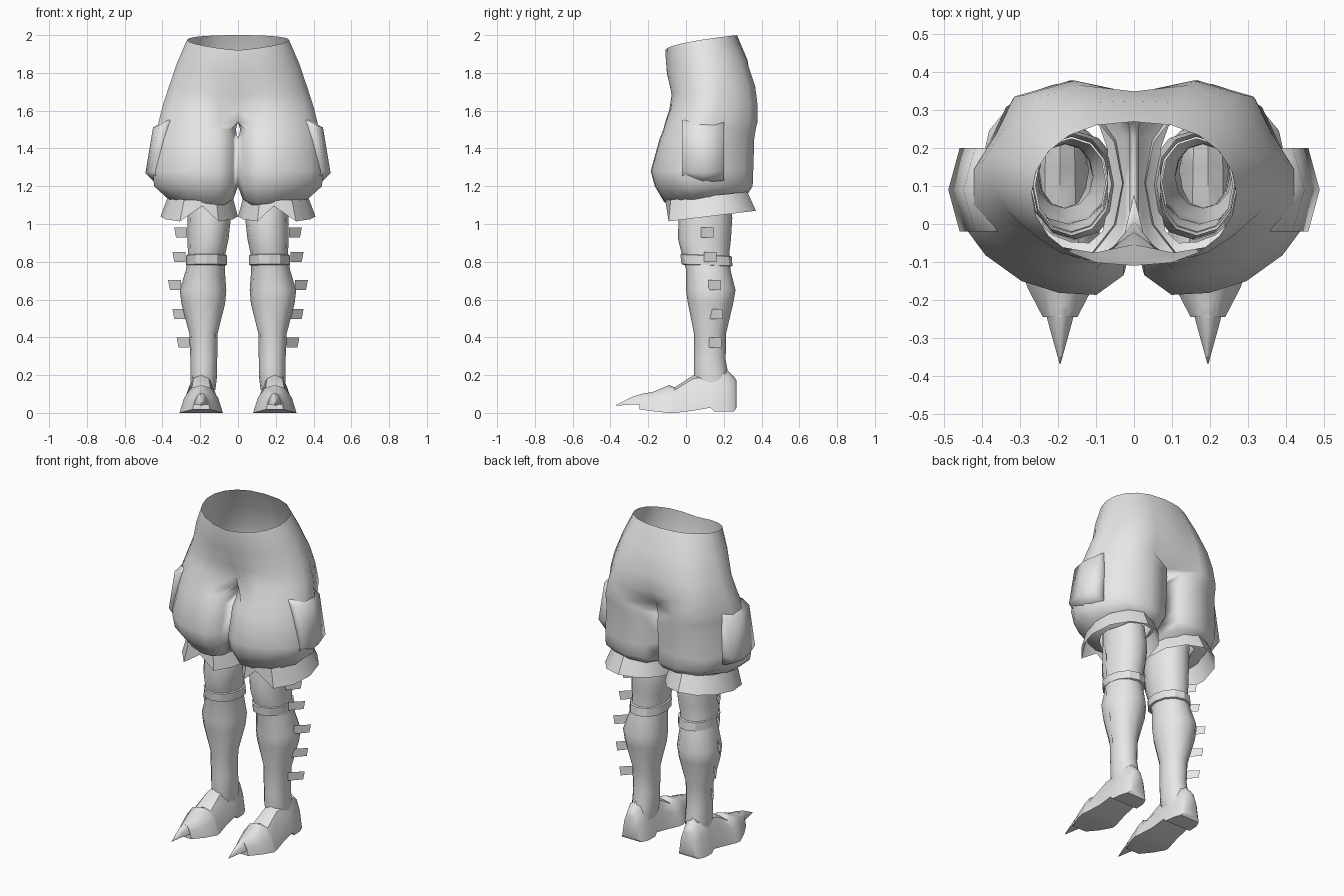
import bpy
from math import sin, cos, pi, radians, copysign

if "Cube" in bpy.data.objects:
    bpy.data.objects.remove(bpy.data.objects["Cube"], do_unlink=True)

GREY = (0.8, 0.8, 0.8, 1)
grey = bpy.data.materials.new("plain_grey")
grey.use_nodes = True
grey.diffuse_color = GREY
grey.node_tree.nodes["Principled BSDF"].inputs["Base Color"].default_value = GREY


def lerp(a, b, t):
    return a + (b - a) * t


def loft(name, rows, cap_start=False, cap_end=False, angle=50, closed=True):
    """Skin rows of points, mirrored in x; shorter rows stay open."""
    full = len(rows[-1])
    verts = [p for row in rows for p in row]
    faces, start = [], 0
    for a, b in zip(rows, rows[1:]):
        n, nxt = len(a), start + len(a)
        for i in range(n if closed and n == full else n - 1):
            j = (i + 1) % n
            faces.append((start + i, nxt + i, nxt + j, start + j))
        start = nxt
    if cap_start:
        faces.append(tuple(range(full)))
    if cap_end:
        faces.append(tuple(reversed(range(start, start + full))))
    mesh = bpy.data.meshes.new(name)
    mesh.from_pydata(verts, [], faces)
    mesh.materials.append(grey)
    obj = bpy.data.objects.new(name, mesh)
    bpy.context.collection.objects.link(obj)
    bpy.ops.object.select_all(action="DESELECT")
    obj.select_set(True)
    bpy.context.view_layer.objects.active = obj
    bpy.ops.object.shade_smooth_by_angle(angle=radians(angle))
    obj.modifiers.new("Mirror", "MIRROR").merge_threshold = 0.001


def round_outline(n, p):
    """Unit outline of a rounded loop; p below 1 squares it off."""
    def wave(v):
        return (copysign(abs(v) ** p, v) + 1) / 2
    return [(wave(cos(2 * pi * k / n)), wave(sin(2 * pi * k / n))) for k in range(n)]


def ring(outline, z, x0, x1, y0, y1, rise=0.0):
    """Fit a unit outline between bounds; rise lifts its back edge."""
    return [(lerp(x0, x1, u), lerp(y0, y1, v), z + rise * v) for u, v in outline]


# Shorts: open half rows over the hips, closed rows round each thigh
THIGH = ((.06, .1), (.22, 0), (.44, .01), (.66, .07), (.87, .2),
         (1, .35), (1, .55), (.86, .75), (.75, .95), (.4, 1.04),
         (.1, 1), (0, .8), (0, .55), (0, .3))
HALF, INNER = 11, 3


def hip(blend, zf, zb, width, yf, yb, cleft_f=0, cleft_b=0):
    """Half row that blends from an oval waist to the thigh outline."""
    row = []
    for k in range(HALF):
        a = (k / (HALF - 1) - 0.5) * pi
        u = lerp(abs(cos(a)) ** 0.85, THIGH[k][0], blend)
        t = (sin(a) + 1) / 2
        v = lerp(t, THIGH[k][1], blend)
        y = lerp(yf, yb, v)
        if k == 0:
            y += cleft_f
        if k == HALF - 1:
            y -= cleft_b
        row.append((0 if k in (0, HALF - 1) else width * u, y, lerp(zf, zb, t ** 0.55)))
    return row


rows = [hip(0, 1.92, 2.0, .27, -.11, .27),
        hip(.2, 1.8, 1.87, .325, -.11, .325),
        hip(.6, 1.68, 1.73, .37, -.08, .36, 0, .01),
        hip(.85, 1.6, 1.63, .4, -.09, .365, .03, .02),
        hip(1, 1.54, 1.54, .42, -.11, .36, .07, .07)]
front, back = rows[-1][0], rows[-1][-1]
rows[-1] += [(0, lerp(back[1], front[1], (i + 1) / (INNER + 1)), 1.54)
             for i in range(INNER)]
for r in ((1.5, .012, .425, -.12, .35),
          (1.45, 0, .43, -.14, .342),
          (1.28, 0, .45, -.187, .335),
          (1.2, 0, .445, -.165, .333),
          (1.115, .025, .37, -.115, .315, .05),
          (1.09, .07, .29, -.05, .26, .04)):
    rows.append(ring(THIGH, *r))
loft("shorts", rows, angle=80)

# Side pouches, blending softly into the thighs
rows = []
for z, x in ((1.55, .4), (1.52, .45), (1.28, .49), (1.23, .44)):
    rows.append([(.36, -.02, z), (x - .03, -.02, z), (x, .09, z - .01),
                 (x - .03, .2, z), (.36, .2, z)])
loft("side_pouch", rows, True, True, 120)

# Flared cuffs with a notch at the front
CUFF = round_outline(12, 1)
top = ring(CUFF, 1.125, .03, .37, -.11, .325, .045)
hem = ring(CUFF, 1.01, 0, .41, -.125, .37, .06)
notch = 9
hem[notch] = (.19, -.1, 1.095)
loft("cuff", [top, hem], angle=35)

# Legs
LEG = round_outline(12, .95)
loft("leg", [ring(LEG, *r) for r in (
    (1.16, .06, .27, -.03, .24),
    (1.03, .038, .268, -.04, .245),
    (.92, .05, .268, -.042, .238),
    (.85, .065, .265, -.025, .23),
    (.76, .07, .275, 0, .235),
    (.65, .062, .308, 0, .262),
    (.58, .068, .3, .01, .25),
    (.42, .108, .258, .042, .212),
    (.28, .11, .252, .042, .21),
    (.2, .11, .252, .042, .225),
    (.12, .12, .248, .05, .23))])

# Knee bands
loft("knee_band", [ring(LEG, *r) for r in (
    (.843, .07, .26, -.02, .225, -.01),
    (.838, .058, .274, -.03, .242, -.01),
    (.788, .058, .274, -.024, .246, -.01),
    (.783, .075, .265, -.01, .23, -.01))], angle=30)

# Shoes, lofted from heel to toe
SECTION = ((0, 1), (.45, .9), (.78, .55), (1, 0), (-1, 0), (-.78, .55), (-.45, .9))


def section(y, half, ztop, zbot, cx=.195):
    return [(cx + u * half, y, lerp(zbot, ztop, v)) for u, v in SECTION]


loft("shoe", [section(*s) for s in (
    (.268, .045, .17, .03),
    (.255, .065, .19, .008),
    (.215, .082, .23, .006),
    (.15, .088, .22, .008),
    (.13, .087, .21, .028),
    (.04, .092, .2, .012),
    (-.06, .112, .135, 0),
    (-.09, .115, .147, 0),
    (-.17, .085, .113, .008),
    (-.245, .046, .098, .018))], True, True, 40)
loft("toe_claw", [section(*s) for s in (
    (-.22, .042, .105, .045),
    (-.28, .026, .087, .045),
    (-.37, .001, .042, .038))], True, True, 40)

# Flat square tabs slanting back from the outside of each leg
for z, x, y in ((.955, .303, .113), (.825, .312, .13), (.677, .335, .153),
                (.523, .312, .16), (.373, .29, .157)):
    rows = []
    for s in (1, -1):
        h, lean = z + s * .026, s * .005
        rows.append([(x - .034, y - .034, h), (x + .03 + lean, y + .032, h)])
    loft("leg_tab", rows, closed=False)
